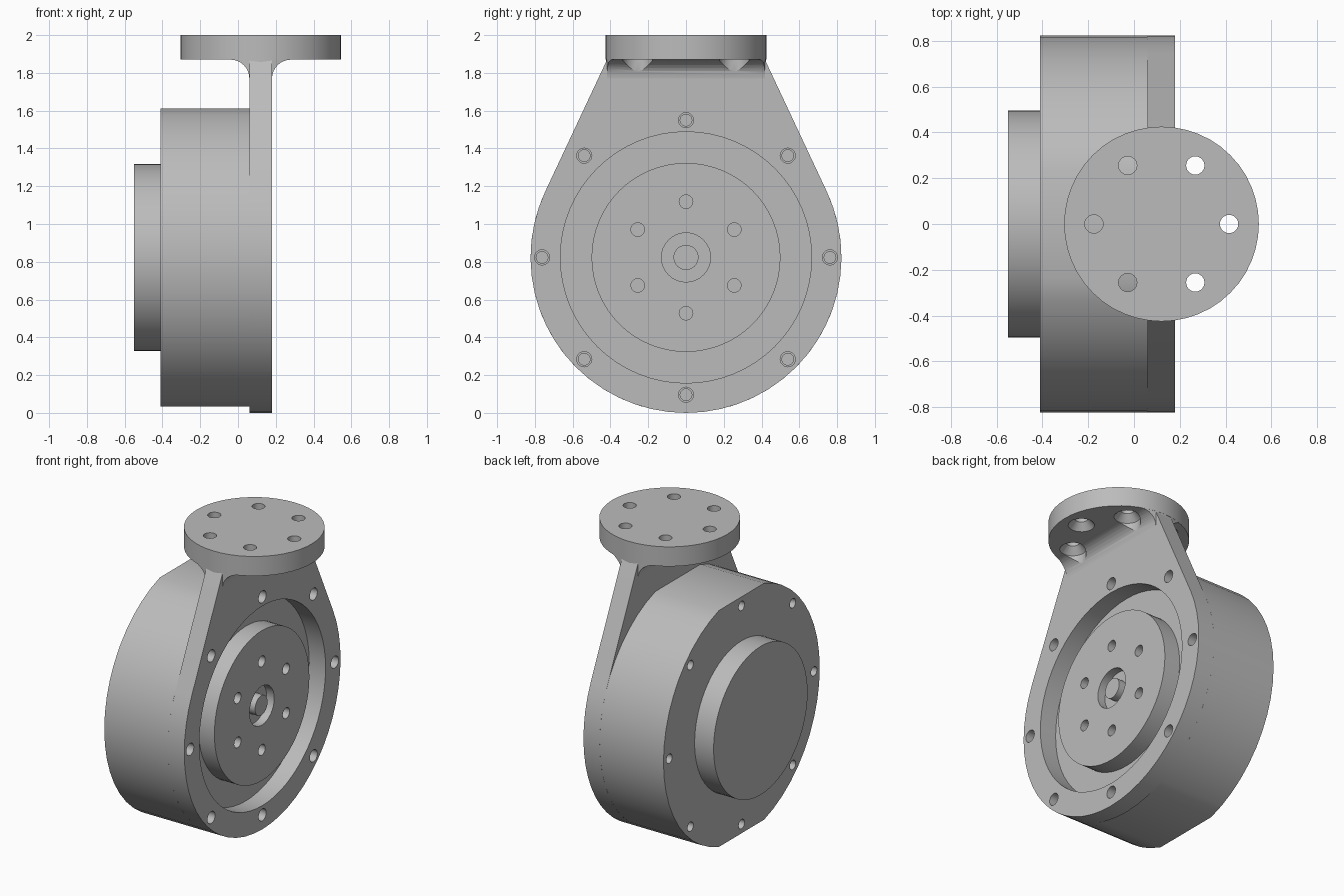
import bpy, bmesh
from math import sin, cos, tau, pi, asin, acos, atan2, hypot, radians, sqrt

cube = bpy.data.objects.get("Cube")
if cube:
    bpy.data.objects.remove(cube)

grey = bpy.data.materials.new("machined grey")
grey.use_nodes = True
COLOUR = (0.5, 0.5, 0.5, 1)
grey.diffuse_color = COLOUR
grey.node_tree.nodes["Principled BSDF"].inputs["Base Color"].default_value = COLOUR

ZC = 0.823          # height of the motor axis
R = 0.823           # motor and plate radius
BACK, JOINT, FACE = -0.41, 0.06, 0.18   # stations along x
FX, FR = 0.12, 0.425                    # flange centre and radius
UNDER = 1.87                            # flange underside


def finish(name, bm):
    bmesh.ops.recalc_face_normals(bm, faces=bm.faces)
    me = bpy.data.meshes.new(name)
    bm.to_mesh(me)
    bm.free()
    me.materials.append(grey)
    ob = bpy.data.objects.new(name, me)
    bpy.context.collection.objects.link(ob)
    return ob


def turned(name, profile, centre, axis="X", n=48):
    """Solid of revolution; profile is (station, radius) pairs along the axis."""
    bm = bmesh.new()
    rings = []
    for s, r in profile:
        ring = []
        for i in range(n):
            u, v = r * cos(tau * i / n), r * sin(tau * i / n)
            co = (s, centre[0] + u, centre[1] + v) if axis == "X" else (centre[0] + u, centre[1] + v, s)
            ring.append(bm.verts.new(co))
        rings.append(ring)
    for a, b in zip(rings, rings[1:]):
        for i in range(n):
            j = (i + 1) % n
            bm.faces.new((a[i], a[j], b[j], b[i]))
    bm.faces.new(rings[0])
    bm.faces.new(rings[-1])
    return finish(name, bm)


def extruded(name, points, vec):
    bm = bmesh.new()
    face = bm.faces.new([bm.verts.new(p) for p in points])
    out = bmesh.ops.extrude_face_region(bm, geom=[face])
    moved = [g for g in out["geom"] if isinstance(g, bmesh.types.BMVert)]
    bmesh.ops.translate(bm, verts=moved, vec=vec)
    return finish(name, bm)


def boolean(ob, tool, operation="DIFFERENCE"):
    mod = ob.modifiers.new("cut", "BOOLEAN")
    mod.operation, mod.object, mod.solver = operation, tool, "EXACT"
    bpy.context.view_layer.objects.active = ob
    bpy.ops.object.modifier_apply(modifier=mod.name)
    bpy.data.objects.remove(tool)


def arc(start, end, n):
    return [start + (end - start) * i / n for i in range(n + 1)]


# Motor body: round drum with flat top and bottom
a = asin(0.788 / R)
angles = arc(-a, a, 20) + arc(pi - a, pi + a, 20)
body = extruded("motor_body", [(BACK, R * cos(t), ZC + R * sin(t)) for t in angles], (JOINT - BACK, 0, 0))

# Mounting plate: round below, tangent sides tapering up to the flange
top_y, top_z = 0.418, UNDER - ZC
t0 = atan2(top_z, top_y) - acos(R / hypot(top_y, top_z))
outline = [(R * cos(t), R * sin(t)) for t in arc(t0, -pi - t0, 36)]
outline += [(-top_y, top_z), (-top_y, top_z + 0.06), (top_y, top_z + 0.06), (top_y, top_z)]
bracket = extruded("mounting_bracket", [(JOINT, y, ZC + z) for y, z in outline], (FACE - JOINT, 0, 0))
boolean(bracket, turned("opening", [(0, 0.665), (0.3, 0.665)], (0, ZC), n=64))

# Fillets under the flange, trimmed to its round edge
f, half = 0.1, (FACE - JOINT) / 2
curve = [(half + f - f * sin(t), UNDER - f + f * cos(t)) for t in arc(0, pi / 2, 8)]
section = [(FX + x, z) for x, z in curve] + [(FX - x, z) for x, z in reversed(curve)]
section += [(FX - half - f, UNDER + 0.05), (FX + half + f, UNDER + 0.05)]
fillet = extruded("fillet", [(x, -0.5, z) for x, z in section], (0, 1, 0))
boolean(fillet, turned("trim", [(1.6, FR - 0.001), (2.1, FR - 0.001)], (FX, 0), "Z"), "INTERSECT")
boolean(bracket, fillet, "UNION")
boolean(bracket, turned("flange", [(UNDER, FR), (2, FR)], (FX, 0), "Z"), "UNION")

# Flange holes, countersunk from below
for i in range(6):
    t = tau * i / 6
    sink = [(1.74, 0.08), (UNDER, 0.08), (1.915, 0.04), (2.1, 0.04)]
    boolean(bracket, turned("sink", sink, (FX + 0.295 * cos(t), 0.295 * sin(t)), "Z", 24))

# Case screw holes through the plate and into both ends of the body
for i in range(8):
    t = tau * i / 8
    r = 0.727 if i in (2, 6) else 0.762
    at = (r * cos(t), ZC + r * sin(t))
    boolean(bracket, turned("hole", [(0, 0.04), (0.3, 0.04)], at, n=20))
    for end in (BACK, JOINT):
        boolean(body, turned("hole", [(end - 0.1, 0.031), (end + 0.1, 0.031)], at, n=20))

# Output hub with bolt circle and a recessed centre
hub = turned("output_hub", [(JOINT, 0.5), (0.176, 0.5)], (0, ZC), n=64)
for i in range(6):
    t = tau * i / 6 + pi / 6
    at = (0.295 * cos(t), ZC + 0.295 * sin(t))
    boolean(hub, turned("hole", [(0.08, 0.036), (0.3, 0.036)], at, n=20))
boolean(hub, turned("recess", [(0.12, 0.13), (0.3, 0.13)], (0, ZC), n=32))
pin = turned("centre_pin", [(0.12, 0.066), (0.172, 0.066)], (0, ZC), n=32)

# Rear cover boss
boss = turned("rear_cover", [(-0.55, 0.495), (BACK, 0.495)], (0, ZC), n=64)

# Smooth curved walls, crisp edges
bpy.ops.object.select_all(action="DESELECT")
for ob in (body, bracket, hub, pin, boss):
    ob.select_set(True)
    bpy.context.view_layer.objects.active = ob
bpy.ops.object.shade_smooth_by_angle(angle=radians(25))
